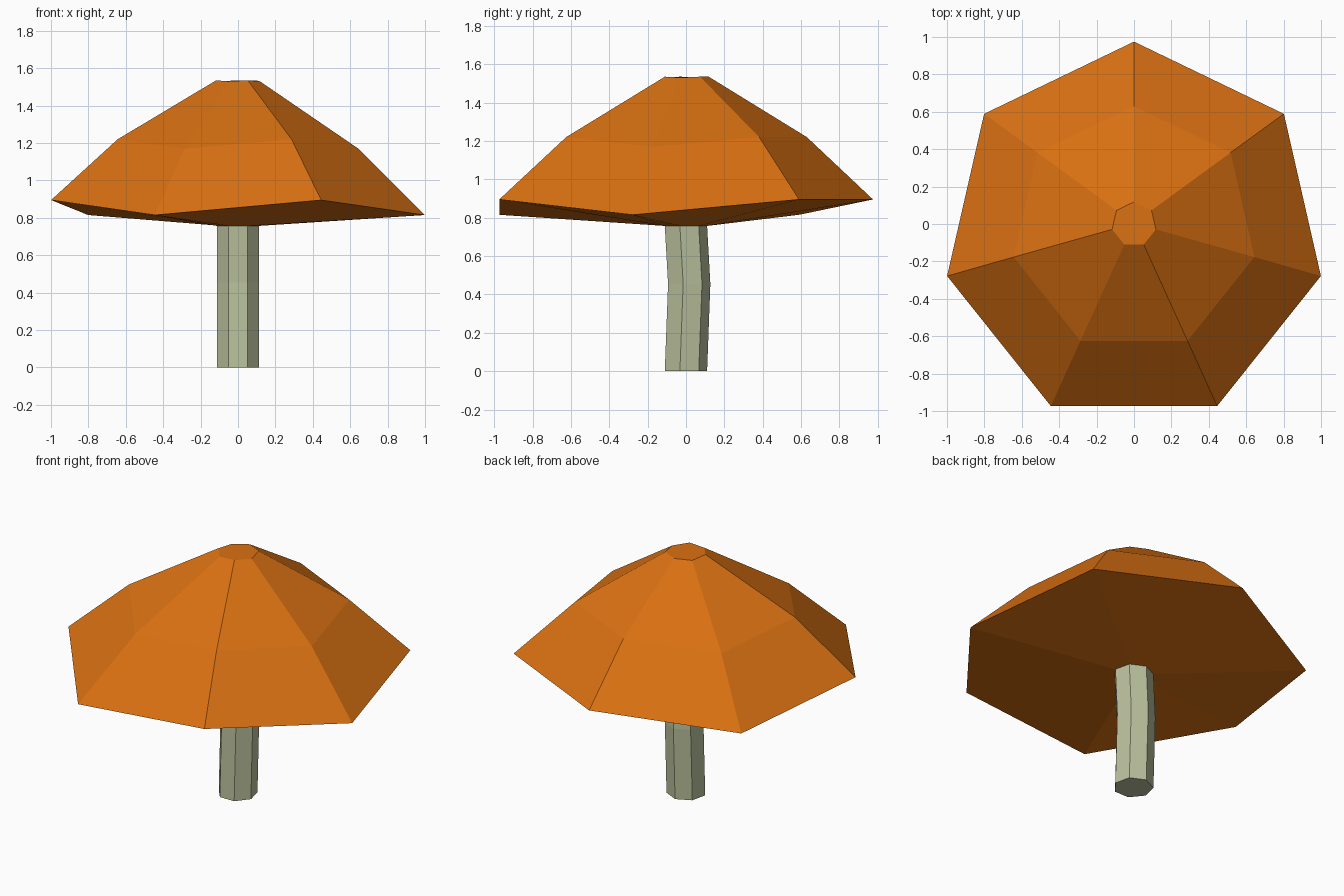
import bpy, bmesh, math

if "Cube" in bpy.data.objects:
    bpy.data.objects.remove(bpy.data.objects["Cube"])

SIDES = 7


def material(name, rgb):
    m = bpy.data.materials.new(name)
    m.diffuse_color = (*rgb, 1)
    m.use_nodes = True
    m.node_tree.nodes["Principled BSDF"].inputs["Base Color"].default_value = m.diffuse_color
    return m


def lofted(name, rings, mat, fill_start, fill_end):
    """Loft heptagon rings given as (radius, centre y, z on even corners, z on odd corners)."""
    bm = bmesh.new()
    loops = []
    for r, cy, z_even, z_odd in rings:
        loop = []
        for i in range(SIDES):
            a = math.pi / 2 + 2 * math.pi * i / SIDES
            z = z_odd if i % 2 else z_even
            loop.append(bm.verts.new((r * math.cos(a), cy + r * math.sin(a), z)))
        loops.append(loop)
    for lo, hi in zip(loops, loops[1:]):
        for i in range(SIDES):
            j = (i + 1) % SIDES
            bm.faces.new((lo[i], lo[j], hi[j], hi[i]))
    if fill_start:
        bm.faces.new(loops[0][::-1])
    if fill_end:
        bm.faces.new(loops[-1])
    mesh = bpy.data.meshes.new(name)
    bm.to_mesh(mesh)
    bm.free()
    mesh.materials.append(mat)
    obj = bpy.data.objects.new(name, mesh)
    bpy.context.collection.objects.link(obj)
    return obj


orange = material("orange", (0.70, 0.165, 0.006))
pale_green = material("pale_grey_green", (0.49, 0.53, 0.335))

# Stem: slightly bowed towards the back at mid height
lofted("stem", [
    (0.116, -0.006, 0.0, 0.0),
    (0.116, 0.011, 0.455, 0.455),
    (0.116, -0.006, 0.757, 0.757),
], pale_green, True, False)

# Cap: shallow underside, uneven rim, shoulder and small flat top
lofted("cap", [
    (0.116, -0.006, 0.757, 0.757),
    (1.025, -0.05, 0.895, 0.815),
    (0.66, -0.03, 1.22, 1.17),
    (0.12, -0.002, 1.535, 1.53),
], orange, False, True)
